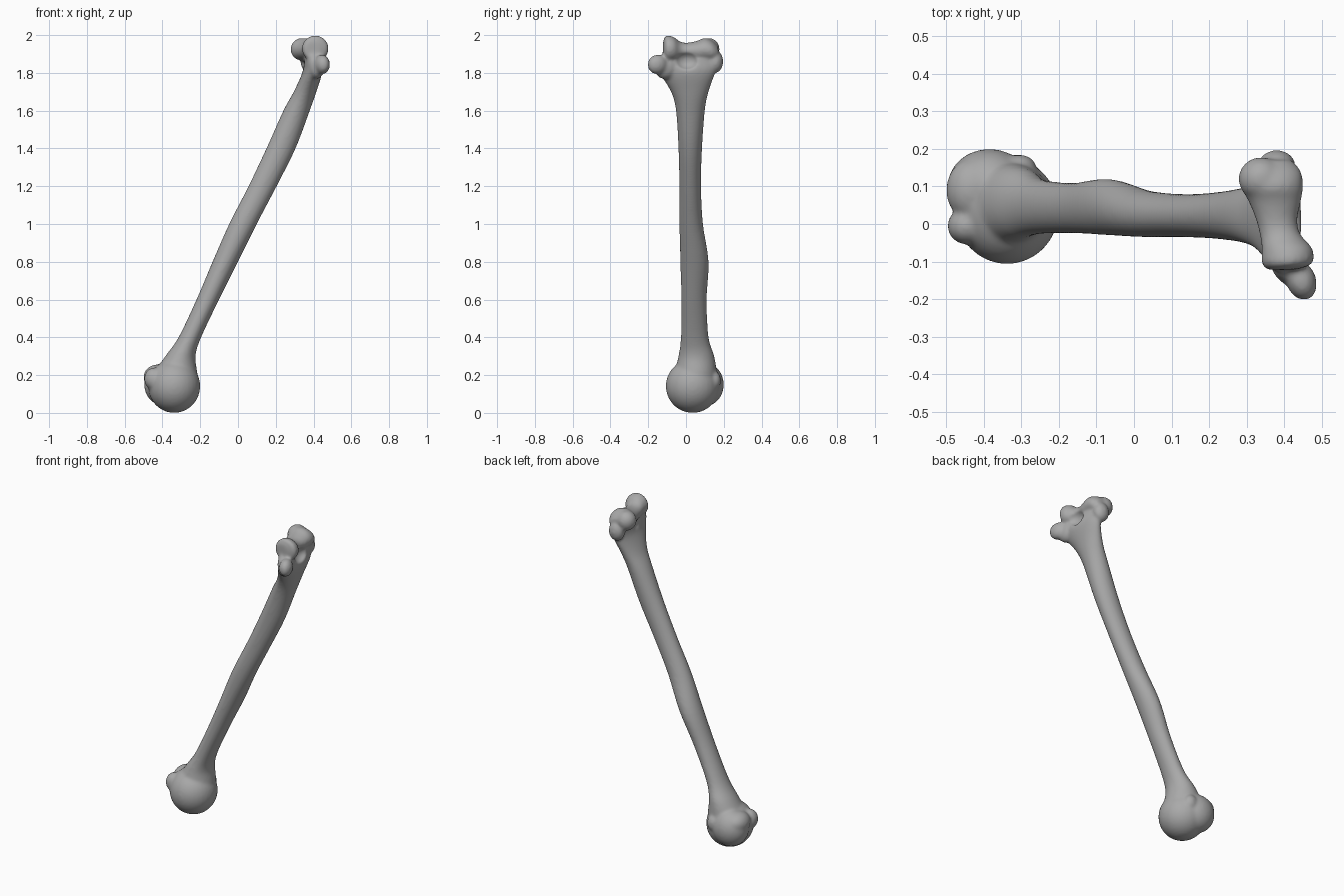
import bpy, bmesh, math
from mathutils import Vector, Matrix

cube = bpy.data.objects.get("Cube")
if cube:
    bpy.data.objects.remove(cube)

SIDES = 32


def spline(a, b, c, d, t):
    """Smooth curve through b and c."""
    return 0.5 * (2 * b + (c - a) * t + (2 * a - 5 * b + 4 * c - d) * t * t
                  + (3 * b - a - 3 * c + d) * t ** 3)


def loft(bm, rings, axis, steps=5):
    """Closed tube; each ring is (position, lo_a, hi_a, lo_b, hi_b)."""
    rows = [Vector(r) for r in rings]
    dense = []
    for i in range(len(rows) - 1):
        a, d = rows[max(i - 1, 0)], rows[min(i + 2, len(rows) - 1)]
        dense += [spline(a, rows[i], rows[i + 1], d, k / steps) for k in range(steps)]
    dense.append(rows[-1])
    loops = []
    for p, a0, a1, b0, b1 in dense:
        loop = []
        for k in range(SIDES):
            w = math.tau * k / SIDES
            a = (a0 + a1) / 2 + (a1 - a0) / 2 * math.cos(w)
            b = (b0 + b1) / 2 + (b1 - b0) / 2 * math.sin(w)
            loop.append(bm.verts.new((a, b, p) if axis == "z" else (a, p, b)))
        loops.append(loop)
    for lo, hi in zip(loops, loops[1:]):
        for k in range(SIDES):
            n = (k + 1) % SIDES
            bm.faces.new((lo[k], lo[n], hi[n], hi[k]))
    bm.faces.new(loops[0][::-1])
    bm.faces.new(loops[-1])


def blob(bm, centre, size, tilt=(0, 0, 0)):
    """Ellipsoid with half-sizes and a tilt in degrees."""
    rot = Matrix.Identity(4)
    for angle, ax in zip(tilt, "XYZ"):
        rot = Matrix.Rotation(math.radians(angle), 4, ax) @ rot
    mat = Matrix.Translation(centre) @ rot @ Matrix.Diagonal((*size, 1))
    bmesh.ops.create_uvsphere(bm, u_segments=32, v_segments=20, radius=1, matrix=mat)


def make(name, bm):
    bmesh.ops.recalc_face_normals(bm, faces=bm.faces)
    mesh = bpy.data.meshes.new(name)
    bm.to_mesh(mesh)
    bm.free()
    obj = bpy.data.objects.new(name, mesh)
    bpy.context.collection.objects.link(obj)
    return obj


bone = bmesh.new()
# Shaft, flaring at both ends: z, x range, y range
loft(bone, [
    (0.12, -0.46, -0.23, -0.04, 0.17),
    (0.2, -0.45, -0.215, -0.06, 0.165),
    (0.3, -0.385, -0.225, -0.04, 0.15),
    (0.4, -0.315, -0.195, -0.027, 0.12),
    (0.6, -0.22, -0.1, -0.025, 0.11),
    (0.8, -0.135, 0.0, -0.03, 0.12),
    (1.0, -0.047, 0.1, -0.035, 0.09),
    (1.2, 0.055, 0.205, -0.035, 0.08),
    (1.4, 0.15, 0.305, -0.04, 0.085),
    (1.6, 0.24, 0.38, -0.053, 0.1),
    (1.7, 0.295, 0.415, -0.08, 0.12),
    (1.8, 0.34, 0.445, -0.14, 0.155),
    (1.86, 0.35, 0.44, -0.15, 0.17),
    (1.91, 0.36, 0.43, -0.12, 0.16)], "z")
# Ball head, larger and smaller knobs beside it
blob(bone, (-0.338, 0.035, 0.142), (0.138, 0.142, 0.142))
blob(bone, (-0.385, 0.1, 0.15), (0.112, 0.1, 0.115))
blob(bone, (-0.43, 0.09, 0.19), (0.07, 0.085, 0.065))
blob(bone, (-0.445, -0.005, 0.18), (0.052, 0.05, 0.06))
blob(bone, (-0.305, 0.15, 0.17), (0.045, 0.035, 0.05))
# Spool joint: y, x range, z range
loft(bone, [
    (-0.122, 0.355, 0.43, 1.88, 1.965),
    (-0.105, 0.34, 0.475, 1.86, 1.997),
    (-0.065, 0.34, 0.475, 1.865, 1.99),
    (-0.03, 0.335, 0.445, 1.87, 1.965),
    (0.01, 0.325, 0.435, 1.87, 1.96),
    (0.06, 0.305, 0.445, 1.865, 1.97),
    (0.1, 0.285, 0.45, 1.86, 1.985),
    (0.14, 0.29, 0.445, 1.86, 1.97),
    (0.17, 0.32, 0.42, 1.87, 1.94)], "y")
# Rounded joint knob and the two side knobs
blob(bone, (0.338, 0.12, 0.925 + 1), (0.06, 0.058, 0.06))
blob(bone, (0.445, -0.15, 1.845), (0.04, 0.055, 0.052), (20, 0, 20))
blob(bone, (0.41, -0.1, 1.83), (0.045, 0.07, 0.06), (35, 0, 15))
blob(bone, (0.38, 0.155, 1.86), (0.05, 0.042, 0.06))
humerus = make("arm_bone", bone)

# Hollows above the joint and the groove between the head knobs
dents = bmesh.new()
blob(dents, (0.463, 0.005, 1.865), (0.055, 0.065, 0.05))
blob(dents, (0.325, 0.0, 1.845), (0.03, 0.045, 0.03))
blob(dents, (-0.51, 0.033, 0.18), (0.03, 0.018, 0.1))
hollow_cutter = make("hollow_cutter", dents)
hollow_cutter.hide_render = True


def remesh():
    mod = humerus.modifiers.new("Fuse", "REMESH")
    mod.mode = "VOXEL"
    mod.voxel_size = 0.007


remesh()
cut = humerus.modifiers.new("Hollows", "BOOLEAN")
cut.operation = "DIFFERENCE"
cut.object = hollow_cutter
remesh()
soft = humerus.modifiers.new("Soften", "SMOOTH")
soft.factor = 0.5
soft.iterations = 10

# Apply the modifiers, then drop the cutter
bpy.context.view_layer.update()
graph = bpy.context.evaluated_depsgraph_get()
fused = bpy.data.meshes.new_from_object(humerus.evaluated_get(graph))
humerus.modifiers.clear()
humerus.data = fused
bpy.data.objects.remove(hollow_cutter)

# Bone colour and smooth shading
grey = bpy.data.materials.new("bone_grey")
grey.use_nodes = True
colour = (0.4, 0.4, 0.4, 1)
grey.diffuse_color = colour
grey.node_tree.nodes["Principled BSDF"].inputs["Base Color"].default_value = colour
fused.materials.clear()
fused.materials.append(grey)
for face in fused.polygons:
    face.use_smooth = True
    face.material_index = 0
